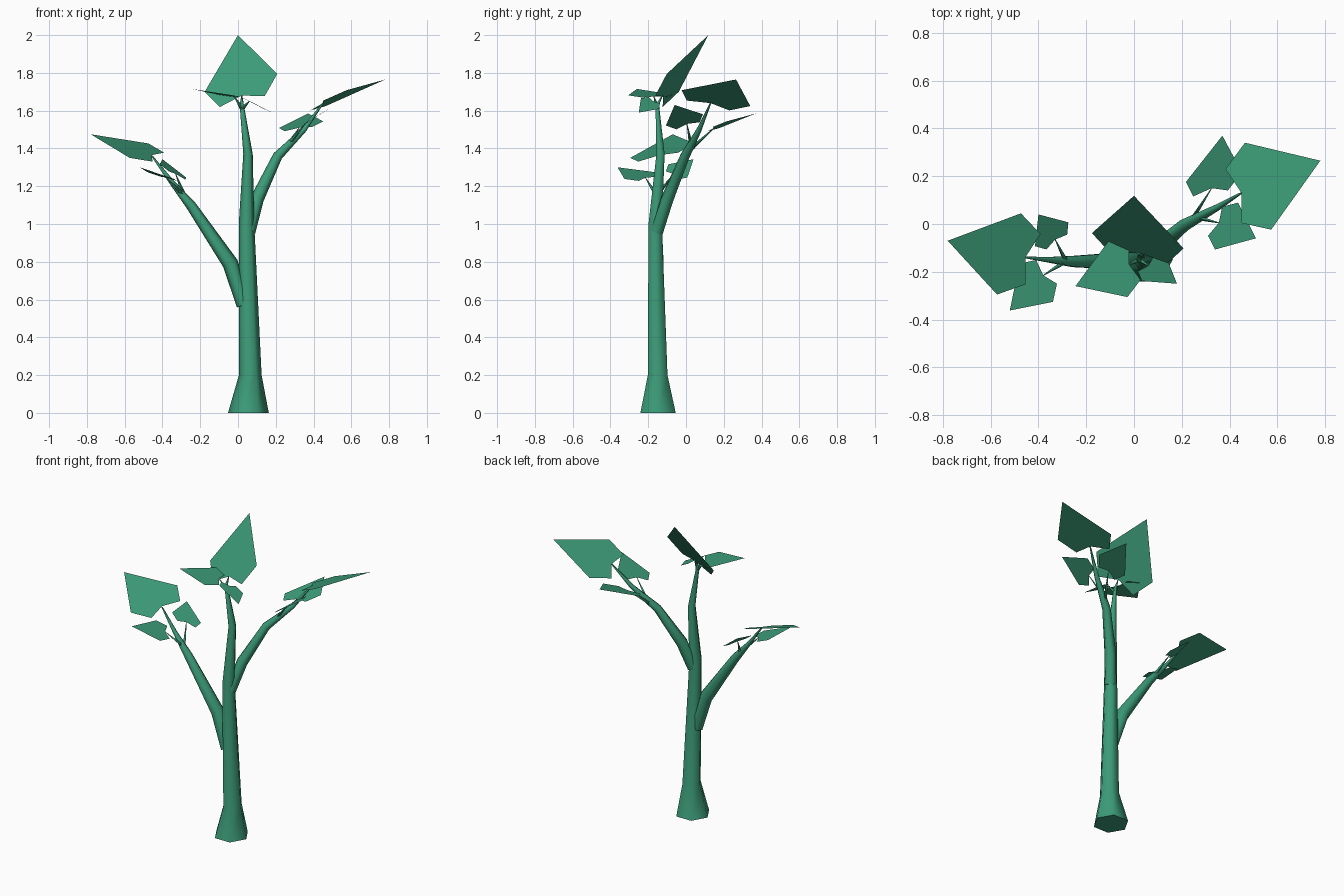
import bpy, bmesh, math
from mathutils import Vector

if "Cube" in bpy.data.objects:
    bpy.data.objects.remove(bpy.data.objects["Cube"])

green = bpy.data.materials.new("leaf_green")
green.diffuse_color = (0.045, 0.33, 0.19, 1)
green.use_nodes = True
green.node_tree.nodes["Principled BSDF"].inputs["Base Color"].default_value = green.diffuse_color


def make_object(name, bm, smooth):
    mesh = bpy.data.meshes.new(name)
    bm.to_mesh(mesh)
    bm.free()
    mesh.materials.append(green)
    for p in mesh.polygons:
        p.use_smooth = smooth and len(p.vertices) == 4
    obj = bpy.data.objects.new(name, mesh)
    bpy.context.collection.objects.link(obj)


def limb(name, path, sides=6, level=False):
    """Tapered tube through (x, y, z, radius) stations."""
    bm = bmesh.new()
    pts = [Vector(p[:3]) for p in path]
    rings = []
    for i, p in enumerate(pts):
        t = (pts[min(i + 1, len(pts) - 1)] - pts[max(i - 1, 0)]).normalized()
        if level:
            t = Vector((0, 0, 1))
        v = Vector((0, 1, 0))
        v = (v - t * v.dot(t)).normalized()
        u = v.cross(t)
        r = path[i][3]
        angles = [2 * math.pi * k / sides for k in range(sides)]
        rings.append([bm.verts.new(p + r * (u * math.cos(a) + v * math.sin(a))) for a in angles])
    for a, b in zip(rings, rings[1:]):
        for k in range(sides):
            n = (k + 1) % sides
            bm.faces.new((a[k], a[n], b[n], b[k]))
    bm.faces.new(rings[0][::-1])
    bm.faces.new(rings[-1])
    bmesh.ops.recalc_face_normals(bm, faces=bm.faces)
    make_object(name, bm, True)


def leaf(name, stem, tip, side):
    """Thin six-cornered blade; side is half of its widest span."""
    stem, side = Vector(stem), Vector(side)
    axis = Vector(tip) - stem
    outline = [(0, 0), (0.62, -0.1), (1, 0.21), (0, 1), (-1, 0.21), (-0.62, -0.1)]
    bm = bmesh.new()
    v = [bm.verts.new(stem + side * s + axis * t) for s, t in outline]
    # two halves meeting at the midrib
    halves = [bm.faces.new(v[:4]), bm.faces.new((v[0], v[3], v[4], v[5]))]
    bm.normal_update()
    if halves[0].normal.z < 0:
        bmesh.ops.reverse_faces(bm, faces=halves)
    make_object(name, bm, True)


# Trunk with flared foot, and two side branches
limb("trunk", [(0.055, -0.148, 0, 0.108), (0.065, -0.15, 0.2, 0.06),
               (0.045, -0.163, 1.0, 0.041), (0.053, -0.135, 1.37, 0.025),
               (0.02, -0.152, 1.63, 0.011), (0.02, -0.125, 1.68, 0.003)], level=True)
limb("left_branch", [(0.03, -0.16, 0.57, 0.038), (-0.04, -0.155, 0.79, 0.042),
                     (-0.25, -0.157, 1.1, 0.027), (-0.35, -0.15, 1.22, 0.014),
                     (-0.455, -0.14, 1.36, 0.004)])
limb("right_branch", [(0.055, -0.155, 0.96, 0.038), (0.1, -0.1, 1.13, 0.036),
                      (0.21, -0.005, 1.36, 0.026), (0.35, 0.07, 1.5, 0.014),
                      (0.45, 0.13, 1.64, 0.004)])

# Leaf groups: twig root, then stem, tip and half-width vector of each leaf
groups = {
    "right": ((0.25, 0.03, 1.4), [
        ((0.45, 0.13, 1.64), (0.78, 0.265, 1.765), (0.055, -0.182, 0.042)),
        ((0.325, 0.15, 1.51), (0.37, 0.37, 1.585), (0.117, 0.02, 0.018)),
        ((0.355, 0.005, 1.53), (0.51, -0.06, 1.63), (0.048, 0.098, 0.03))]),
    "left": ((-0.285, -0.155, 1.15), [
        ((-0.455, -0.14, 1.365), (-0.78, -0.07, 1.475), (0.05, 0.17, 0.038)),
        ((-0.38, -0.215, 1.245), (-0.52, -0.362, 1.3), (0.07, -0.08, -0.018)),
        ((-0.33, -0.065, 1.265), (-0.4, 0.04, 1.343), (0.07, 0.05, -0.035))]),
    "top": ((0.022, -0.15, 1.61), [
        ((0.02, -0.12, 1.68), (0, 0.118, 2.0), (0.192, -0.032, 0.047)),
        ((-0.02, -0.17, 1.675), (-0.245, -0.26, 1.715), (0.04, -0.117, -0.002)),
        ((0.06, -0.175, 1.65), (0.18, -0.25, 1.59), (0.052, 0.048, -0.028))]),
}
for place, (root, leaves) in groups.items():
    for i, (stem, tip, side) in enumerate(leaves):
        leaf(f"{place}_leaf_{i + 1}", stem, tip, side)
        if i:  # the first leaf sits on the end of the branch itself
            limb(f"{place}_twig_{i}", [(*root, 0.012), (*stem, 0.002)], sides=4)
